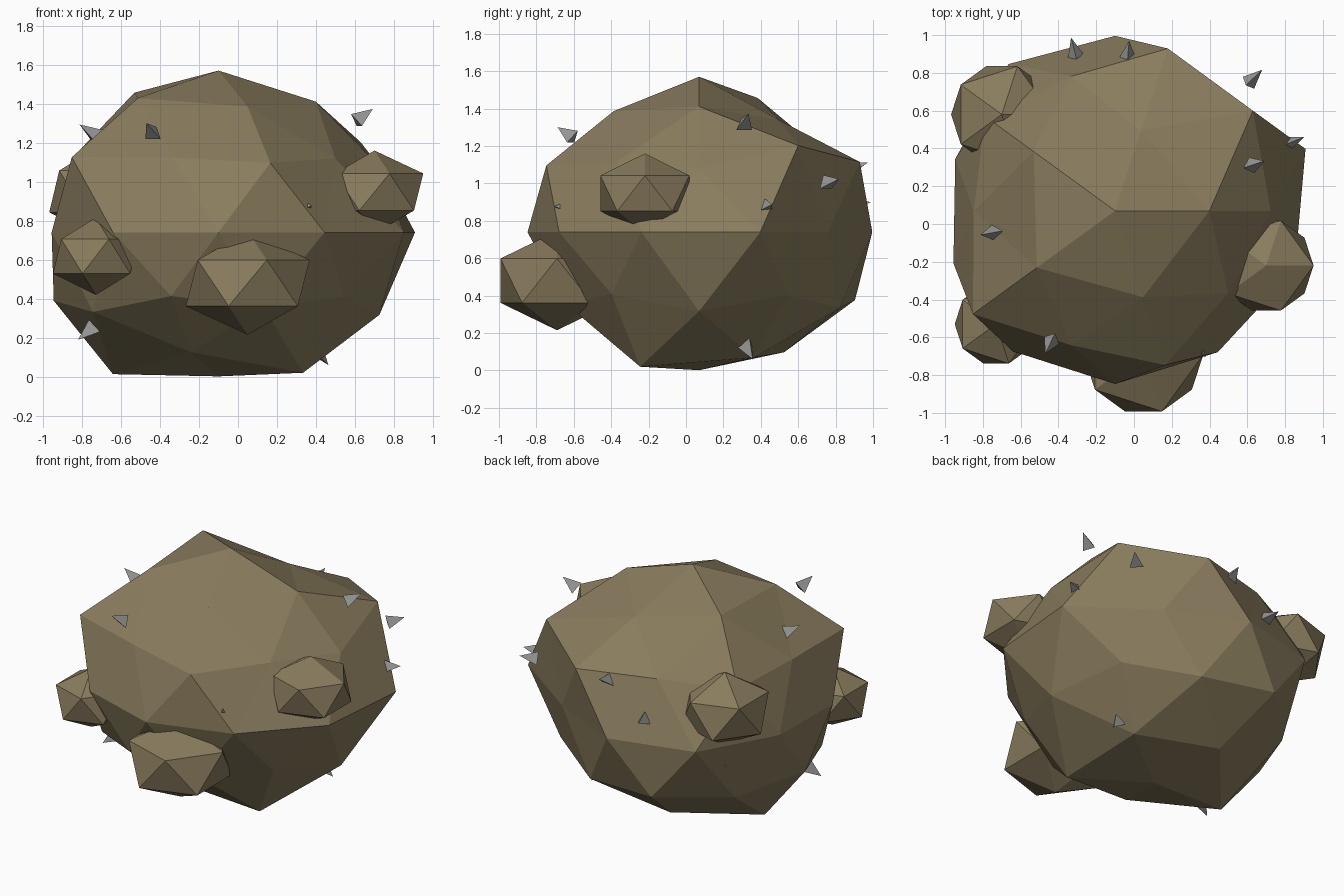
import bpy, bmesh, math
from mathutils import Vector, Matrix

if "Cube" in bpy.data.objects:
    bpy.data.objects.remove(bpy.data.objects["Cube"])

CENTRE = Vector((-0.10, 0.07, 0.74))
SQUASH = 0.83


def material(name, rgb):
    m = bpy.data.materials.new(name)
    m.diffuse_color = (*rgb, 1)
    m.use_nodes = True
    m.node_tree.nodes["Principled BSDF"].inputs["Base Color"].default_value = m.diffuse_color
    return m


BROWN = material("brown_stone", (0.25, 0.20, 0.11))
GREY = material("grey_stone", (0.30, 0.30, 0.29))


def finish(name, bm, mat):
    bmesh.ops.recalc_face_normals(bm, faces=bm.faces)
    me = bpy.data.meshes.new(name)
    bm.to_mesh(me)
    bm.free()
    me.materials.append(mat)
    ob = bpy.data.objects.new(name, me)
    bpy.context.collection.objects.link(ob)
    return ob


# Main boulder: icosphere whose rings are pushed in and out
# unit height of ring: (first angle, radial factors counter-clockwise)
RINGS = {
    100: (0, [1.0]),
    85: (0, [0.95, 0.85, 1.015, 0.975, 0.915]),
    53: (36, [1.06, 0.88, 0.88, 0.88, 0.87]),
    45: (0, [0.92, 1.01, 0.95, 1.04, 0.96]),
    0: (18, [1.06, 0.85, 0.926, 0.96, 0.89, 0.90, 0.92, 0.917, 0.925, 1.0]),
    -45: (36, [0.91, 0.98, 0.945, 0.88, 0.89]),
    -53: (0, [0.97, 0.93, 0.93, 0.935, 0.88]),
    -85: (36, [0.95, 0.91, 1.03, 0.87, 1.02]),
    -100: (0, [0.89]),
}
bm = bmesh.new()
bmesh.ops.create_icosphere(bm, subdivisions=2, radius=1)
for v in bm.verts:
    d = v.co.normalized()
    key = min(RINGS, key=lambda k: abs(k / 100 - d.z))
    start, factors = RINGS[key]
    n = len(factors)
    angle = math.degrees(math.atan2(d.y, d.x)) - start
    f = factors[round(angle / (360 / n)) % n]
    v.co = CENTRE + Vector((d.x, d.y, d.z * SQUASH)) * f
finish("boulder", bm, BROWN)

# Lumps: plain squashed icosahedra
LUMPS = [
    ("front_lump", (0.05, -0.69, 0.48), 0.355, 0.265),
    ("right_lump", (0.70, -0.22, 0.947), 0.28, 0.213),
    ("left_lump", (-0.73, -0.53, 0.617), 0.245, 0.198),
    ("back_lump", (-0.70, 0.58, 0.95), 0.30, 0.24),
]
for name, pos, r, h in LUMPS:
    bm = bmesh.new()
    bmesh.ops.create_icosphere(bm, subdivisions=1, radius=1)
    bm.transform(Matrix.Translation(pos) @ Matrix.Diagonal((r, r, h, 1)))
    finish(name, bm, BROWN)

# Shards: three-sided spikes pointing away from the boulder
SHARDS = [
    (0.65, 0.32, 1.34), (0.64, 0.78, 1.01), (-0.77, -0.05, 1.26),
    (-0.45, -0.645, 1.27), (0.35, -0.66, 0.87), (0.85, 0.44, 0.88),
    (-0.32, 0.935, 0.89), (-0.03, 0.92, 1.09), (-0.71, 0.61, 0.60),
    (0.43, 0.34, 0.10), (-0.78, -0.26, 0.22),
]
for i, p in enumerate(SHARDS):
    p = Vector(p)
    turn = (p - CENTRE).to_track_quat('Z', 'Y').to_matrix().to_4x4()
    bm = bmesh.new()
    bmesh.ops.create_cone(bm, cap_ends=True, segments=3, radius1=0.05,
                          radius2=0, depth=0.11)
    bmesh.ops.remove_doubles(bm, verts=bm.verts, dist=1e-4)
    bm.transform(Matrix.Translation(p) @ turn)
    finish(f"shard_{i + 1}", bm, GREY)
